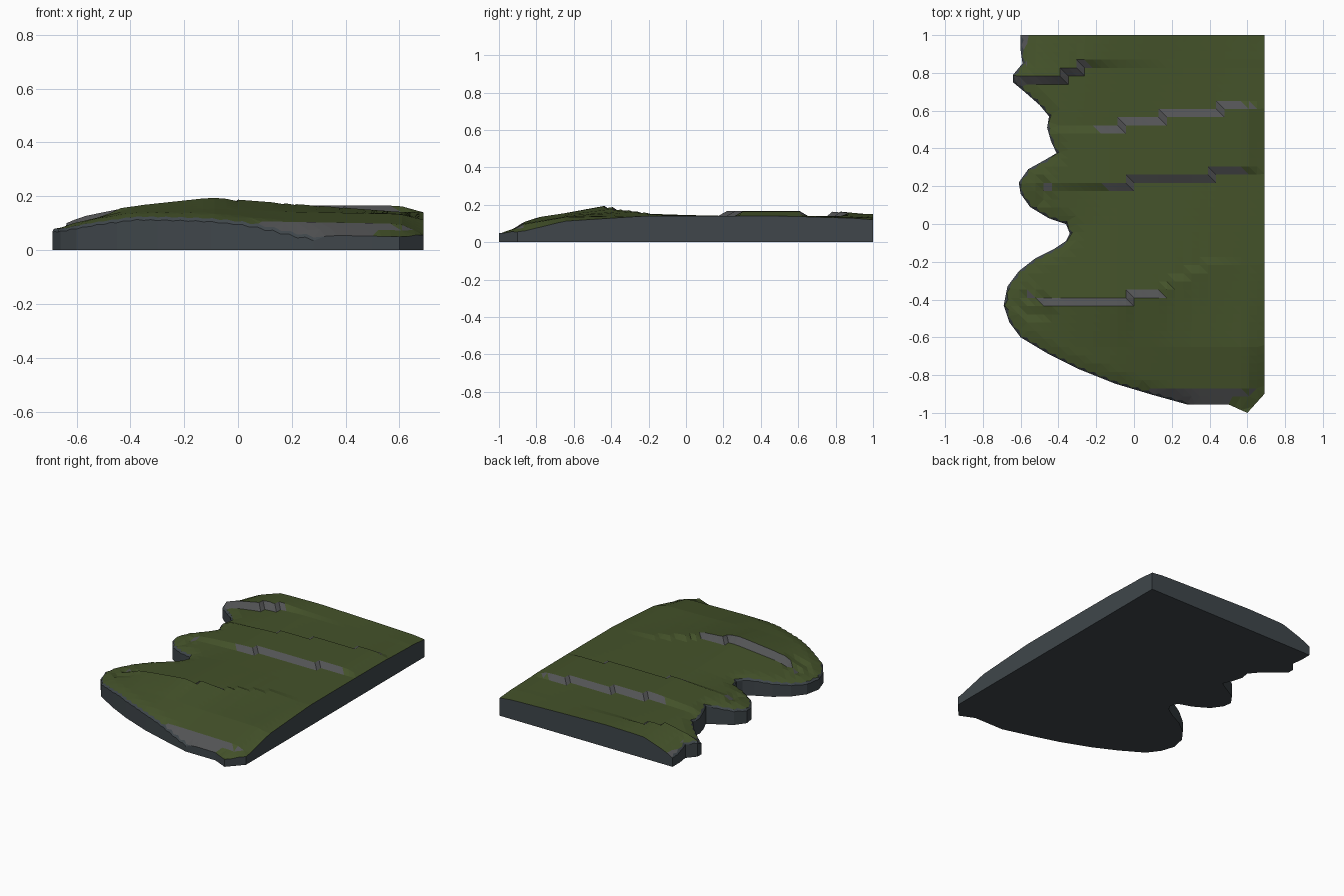
import bpy, bmesh, math, random
from mathutils import Vector
from mathutils.geometry import delaunay_2d_cdt, intersect_point_line

if "Cube" in bpy.data.objects:
    bpy.data.objects.remove(bpy.data.objects["Cube"])

random.seed(4)
CELL = 1 / 23

# Plan outline: straight cut edges first, then the coast (from COAST on)
OUTLINE = [Vector(p) for p in [
    (-.60, 1), (.69, 1), (.69, -.90), (.60, -1), (.50, -.955), (.28, -.955),
    (.10, -.905), (-.10, -.845), (-.30, -.765), (-.45, -.69), (-.60, -.60),
    (-.66, -.52), (-.69, -.43), (-.67, -.33), (-.61, -.25), (-.52, -.18),
    (-.42, -.13), (-.36, -.09), (-.34, -.05), (-.36, 0), (-.45, .03),
    (-.55, .09), (-.60, .16), (-.61, .22), (-.56, .29), (-.47, .34),
    (-.41, .375), (-.44, .44), (-.46, .51), (-.45, .57), (-.50, .63),
    (-.58, .70), (-.64, .75), (-.64, .79), (-.59, .85), (-.60, .92)]]
COAST = 5
N = len(OUTLINE)

# Scarps: starting grid row and the x positions where each jogs up one row
SCARPS = [(-10, (-.03, .14, .20, .29, .36)), (4, (-.02, .40)),
          (11, (-.08, .16, .45)), (17, (-.38, -.27))]

# Heights: columns across x, rows from front to back
COLS = (-.65, -.38, -.10, .20, .60, .69)
ROWS = [
    (.06, .10, .10, .05, .05, .05),
    (.06, .10, .10, .055, .05, .05),
    (.07, .12, .122, .105, .098, .058),
    (.09, .14, .155, .142, .135, .112),
    (.09, .165, .195, .172, .142, .14),
    (.09, .132, .158, .152, .142, .14),
    (.085, .12, .145, .145, .142, .14),
    (.095, .13, .14, .14, .14, .14),
    (.095, .145, .165, .166, .165, .14),
    (.095, .145, .165, .166, .165, .138),
    (.095, .13, .136, .14, .14, .135),
    (.085, .125, .14, .14, .135, .13),
    (.11, .165, .15, .14, .135, .13),
    (.055, .145, .15, .142, .13, .12)]


def lerp_table(keys, vals, t):
    t = min(max(t, keys[0]), keys[-1])
    for a, b, u, v in zip(keys, keys[1:], vals, vals[1:]):
        if t <= b:
            return u + (v - u) * (t - a) / (b - a)
    return vals[-1]


def coast_distance(p, first=COAST):
    best = 9
    for i in range(first, N):
        a, b = OUTLINE[i], OUTLINE[(i + 1) % N]
        t = min(max((p - a).dot(b - a) / (b - a).length_squared, 0), 1)
        best = min(best, (p - a.lerp(b, t)).length)
    return best


def inside(p):
    hit = False
    for i in range(N):
        a, b = OUTLINE[i - 1], OUTLINE[i]
        if (a.y > p.y) != (b.y > p.y) and p.x < a.x + (b.x - a.x) * (p.y - a.y) / (b.y - a.y):
            hit = not hit
    return hit


def height(p):
    s = [(r + sum(p.x > j for j in jogs)) * CELL for r, jogs in SCARPS]
    keys = [-1, -.957, -.87, -.65, s[0], s[0] + CELL, 0]
    for v in s[1:]:
        keys += [v, v + CELL]
    keys.append(1)
    z = lerp_table(keys, [lerp_table(COLS, r, p.x) for r in ROWS], p.y)
    d = coast_distance(p)
    z -= .012 * max(0, 1 - d / .06)
    # broken ground on the two headlands
    for c, rad in (((-.52, -.43), .09), ((-.47, .18), .06)):
        if (p - Vector(c)).length < rad:
            z += random.uniform(-.013, .008)
    return z


# Resampled perimeter with a serrated rim along the coast
ring, rim = [], []
for i in range(N):
    a, b = OUTLINE[i], OUTLINE[(i + 1) % N]
    step = .03 if i >= COAST else CELL
    n = max(1, round((b - a).length / step))
    t = (b - a).normalized()
    for k in range(n):
        p = a.lerp(b, k / n)
        inset = (.005 if len(ring) % 2 else .016) if i >= COAST else 0
        ring.append(p)
        rim.append(p + Vector((t.y, -t.x)) * inset)
M = len(ring)

# Triangulate the rim plus the inner grid points
pts = list(rim)
for i in range(-16, 17):
    for j in range(-23, 24):
        p = Vector((i * CELL, j * CELL))
        if inside(p) and coast_distance(p, 0) > .027:
            pts.append(p)
out, _, tris, orig, _, _ = delaunay_2d_cdt(
    pts, [(i, (i + 1) % M) for i in range(M)], [], 1, 1e-5)

bm = bmesh.new()
top = [bm.verts.new((p.x, p.y, height(p))) for p in out]
rim_v = [None] * M
for v, src in zip(top, orig):
    for k in src:
        if k < M:
            rim_v[k] = v

# Grass, with rock on the steep faces
for t in tris:
    f = bm.faces.new([top[k] for k in t])
    f.normal_update()
    f.material_index = 1 if abs(f.normal.z) < .88 else 0

# Cliff walls and flat underside
foot = [bm.verts.new((p.x, p.y, 0)) for p in ring]
lip = [bm.verts.new((p.x, p.y, v.co.z - (.012 if (p - q).length > 1e-4 else 0)))
       if (p - q).length > 1e-4 else v for p, q, v in zip(ring, rim, rim_v)]
for k in range(M):
    m = (k + 1) % M
    for lo, hi in ((foot, lip), (lip, rim_v)):
        loop = list(dict.fromkeys((lo[k], lo[m], hi[m], hi[k])))
        if len(loop) > 2:
            bm.faces.new(loop).material_index = 2
bm.faces.new(foot).material_index = 2
bmesh.ops.recalc_face_normals(bm, faces=bm.faces)

mesh = bpy.data.meshes.new("coastal_ground")
bm.to_mesh(mesh)
bm.free()
for name, col in (("grass", (.058, .085, .023, 1)), ("rock", (.085, .087, .09, 1)),
                  ("cliff", (.05, .062, .07, 1))):
    mat = bpy.data.materials.new(name)
    mat.diffuse_color = col
    mat.use_nodes = True
    mat.node_tree.nodes["Principled BSDF"].inputs["Base Color"].default_value = mat.diffuse_color
    mesh.materials.append(mat)
bpy.context.collection.objects.link(bpy.data.objects.new("coastal_ground", mesh))
